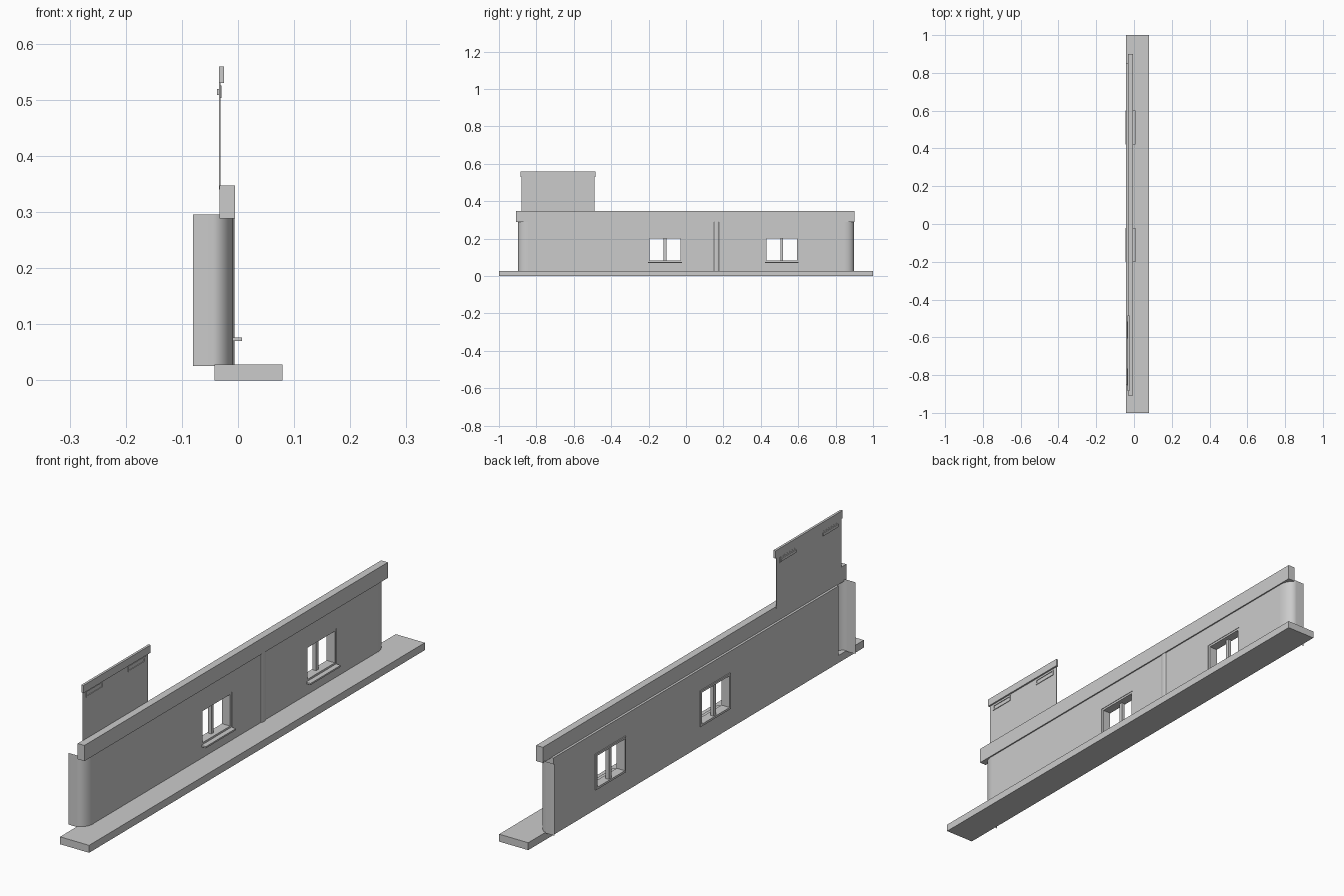
import bpy, bmesh, math

if "Cube" in bpy.data.objects:
    bpy.data.objects.remove(bpy.data.objects["Cube"])


def mesh_object(name, bm):
    bmesh.ops.recalc_face_normals(bm, faces=bm.faces)
    me = bpy.data.meshes.new(name)
    bm.to_mesh(me)
    bm.free()
    ob = bpy.data.objects.new(name, me)
    bpy.context.collection.objects.link(ob)
    return ob


def box(name, x, y, z):
    bm = bmesh.new()
    bmesh.ops.create_cube(bm, size=1)
    for v in bm.verts:
        for i, (a, b) in enumerate((x, y, z)):
            v.co[i] = (a + b) / 2 + v.co[i] * (b - a)
    return mesh_object(name, bm)


def upright_sheet(name, path, z0, z1):
    # vertical smooth surface following a plan path
    bm = bmesh.new()
    lo = [bm.verts.new((x, y, z0)) for x, y in path]
    hi = [bm.verts.new((x, y, z1)) for x, y in path]
    for i in range(len(path) - 1):
        f = bm.faces.new((lo[i], lo[i + 1], hi[i + 1], hi[i]))
        f.smooth = True
    return mesh_object(name, bm)


BACK, FRONT = -0.042, -0.01
WINDOWS = (-0.112, 0.512)

# pavement and wall
box("pavement", (-0.042, 0.079), (-1, 1), (0, 0.028))
wall = box("wall", (BACK, FRONT), (-0.85, 0.85), (0.025, 0.29))

# rounded wall ends
for s, name in ((-1, "rounded_end_left"), (1, "rounded_end_right")):
    path = [(-0.08, s * 0.897)]
    for i in range(13):
        a = math.pi / 2 * i / 12
        path.append((-0.045 + 0.036 * math.sin(a), s * (0.845 + 0.052 * math.cos(a))))
    upright_sheet(name, path, 0.025, 0.295)

# slim half-round pilaster
upright_sheet("pilaster",
              [(FRONT + 0.004 * math.sin(math.pi * i / 10),
                0.163 - 0.013 * math.cos(math.pi * i / 10)) for i in range(11)],
              0.028, 0.29)

# windows: opening, frame, mullion and sill
for n, y in enumerate(WINDOWS):
    w, z0, z1, t = 0.09, 0.075, 0.21, 0.008
    cut = box(f"window_cutter_{n}", (-0.1, 0.1), (y - w, y + w), (z0, z1))
    cut.hide_render = True
    cut.hide_viewport = True
    cut.display_type = 'WIRE'
    m = wall.modifiers.new("opening", 'BOOLEAN')
    m.operation = 'DIFFERENCE'
    m.solver = 'EXACT'
    m.object = cut
    fx = (-0.046, -0.012)
    for s, side in ((-1, "left"), (1, "right")):
        a, b = sorted((y + s * w, y + s * (w - t)))
        box(f"window_jamb_{side}_{n}", fx, (a, b), (z0, z1))
    box(f"window_head_{n}", fx, (y - w, y + w), (z1 - t, z1))
    box(f"window_base_{n}", fx, (y - w, y + w), (z0, z0 + t))
    box(f"window_mullion_{n}", (-0.042, -0.028), (y - 0.007, y + 0.007), (z0 + t, z1 - t))
    box(f"window_sill_{n}", (-0.012, 0.007), (y - w, y + w), (0.07, 0.076))

# cornice along the wall top
box("cornice", (-0.033, -0.005), (-0.908, 0.9), (0.288, 0.347))

# sign panel above the roof with cap and vents
box("upper_panel", (-0.0335, -0.0315), (-0.88, -0.49), (0.34, 0.535))
box("upper_panel_cap", (-0.034, -0.025), (-0.885, -0.485), (0.53, 0.559))
for n, y in enumerate((-0.81, -0.56)):
    w = 0.05
    for z in ((0.503, 0.508), (0.52, 0.525)):
        box(f"vent_rail_{n}", (-0.034, -0.029), (y - w, y + w), z)
    for s in (-1, 1):
        a, b = sorted((y + s * w, y + s * (w - 0.005)))
        box(f"vent_post_{n}", (-0.034, -0.029), (a, b), (0.503, 0.525))
    box(f"vent_back_{n}", (-0.037, -0.033), (y - w + 0.005, y + w - 0.005), (0.508, 0.519))
